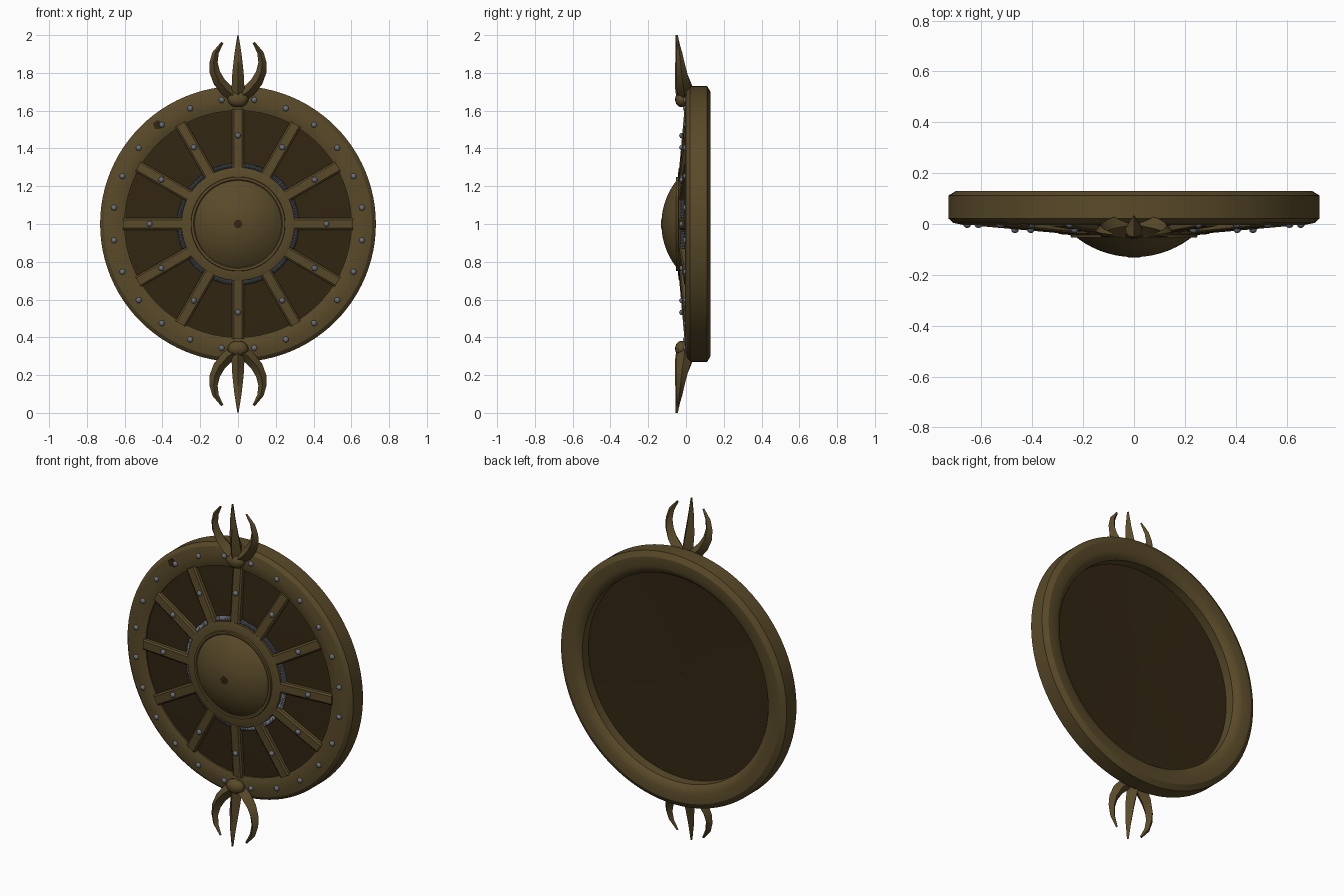
import bpy, bmesh, math
from mathutils import Matrix, Vector

if "Cube" in bpy.data.objects:
    bpy.data.objects.remove(bpy.data.objects["Cube"])

def mat(name, rgb):
    m = bpy.data.materials.new(name)
    m.diffuse_color = (*rgb, 1)
    m.use_nodes = True
    m.node_tree.nodes["Principled BSDF"].inputs["Base Color"].default_value = m.diffuse_color
    return m

BRONZE = mat("aged bronze", (0.100, 0.068, 0.022))
DARK = mat("dark wood", (0.032, 0.019, 0.006))
STEEL = mat("steel", (0.14, 0.155, 0.19))
C = Vector((0, 0, 1))  # shield centre

def finish(name, bm, material, angle=30):
    bmesh.ops.recalc_face_normals(bm, faces=bm.faces)
    me = bpy.data.meshes.new(name)
    bm.to_mesh(me)
    bm.free()
    ob = bpy.data.objects.new(name, me)
    bpy.context.collection.objects.link(ob)
    me.materials.append(material)
    bpy.context.view_layer.objects.active = ob
    ob.select_set(True)
    bpy.ops.object.shade_smooth_by_angle(angle=math.radians(angle))
    ob.select_set(False)
    return ob

def polar(r, deg, y):
    a = math.radians(deg)
    return Vector((r * math.cos(a), y, 1 + r * math.sin(a)))

def loft(bm, rings, closed=False):
    """Skin a list of equal point rings, capping the ends if open."""
    vs = [[bm.verts.new(p) for p in ring] for ring in rings]
    n = len(vs[0])
    for i in range(len(vs) if closed else len(vs) - 1):
        a, b = vs[i], vs[(i + 1) % len(vs)]
        for k in range(n):
            bm.faces.new((a[k], a[(k + 1) % n], b[(k + 1) % n], b[k]))
    if not closed:
        bm.faces.new(vs[0])
        bm.faces.new(vs[-1])

def lathe(name, profile, material, steps=96, angle=30):
    """Spin a closed (radius, y) profile round the shield axis."""
    bm = bmesh.new()
    loft(bm, [[polar(r, 360 * i / steps, y) for r, y in profile]
              for i in range(steps)], True)
    bmesh.ops.remove_doubles(bm, verts=bm.verts, dist=1e-5)
    return finish(name, bm, material, angle)

# Rim, panel, collar and domed boss
lathe("rim", [(0.60, 0.005), (0.63, -0.004), (0.67, -0.004), (0.71, 0.004), (0.73, 0.022),
              (0.73, 0.112), (0.70, 0.13), (0.645, 0.13), (0.615, 0.118), (0.60, 0.10),
              (0.60, 0.05)], BRONZE)
lathe("panel", [(0.002, -0.015), (0.30, -0.008), (0.61, 0.015), (0.61, 0.045),
                (0.30, 0.036), (0.002, 0.03)], DARK)
lathe("collar", [(0.22, 0.0), (0.30, 0.0), (0.30, -0.036), (0.29, -0.04),
                 (0.25, -0.043), (0.248, -0.053), (0.235, -0.053), (0.22, -0.04)], BRONZE)
R = (0.23 ** 2 + 0.08 ** 2) / (2 * 0.08)
A = math.asin(0.23 / R)
dome = [(max(0.001, R * math.sin(A * k / 10)), -0.13 + R * (1 - math.cos(A * k / 10)))
        for k in range(11)]
lathe("boss", dome + [(0.23, -0.03), (0.001, -0.03)], BRONZE, 64)
lathe("boss_pin", [(0.001, -0.1325), (0.024, -0.131), (0.024, -0.125), (0.001, -0.125)], DARK, 6)

# Twelve sloping spokes with chamfered edges
bm = bmesh.new()
for i in range(12):
    a = math.radians(30 * i)
    u, t = Vector((math.cos(a), 0, math.sin(a))), Vector((-math.sin(a), 0, math.cos(a)))
    rings = []
    for r, y in ((0.25, -0.040), (0.61, -0.008)):
        rings.append([C + u * r + t * w + Vector((0, y + d, 0))
                      for w, d in ((-0.031, 0.04), (-0.031, 0.007), (-0.022, 0),
                                   (0.022, 0), (0.031, 0.007), (0.031, 0.04))])
    loft(bm, rings)
finish("spokes", bm, BRONZE)

# Ribbed steel coil between the spokes
bm = bmesh.new()
for i in range(12):
    rings = []
    for k in range(25):
        deg = 30 * i + 15 - 9 + 18 * k / 24
        rad = 0.014 if k % 2 else 0.010
        rings.append([polar(0.311 + rad * math.cos(q * math.pi / 4), deg,
                            -0.016 + rad * math.sin(q * math.pi / 4)) for q in range(8)])
    loft(bm, rings)
finish("coil", bm, STEEL)

# Rivets on rim and spokes
def rivets(name, spots, r):
    bm = bmesh.new()
    for p in spots:
        bmesh.ops.create_uvsphere(bm, u_segments=12, v_segments=8, radius=r,
                                  matrix=Matrix.Translation(p))
    finish(name, bm, STEEL, 60)

rivets("rim_rivets", [polar(0.662, 7.5 + 15 * i, 0.0) for i in range(24)], 0.016)
rivets("spoke_rivets", [polar(0.468, 30 * i, -0.021) for i in range(12)], 0.015)

# Three-pronged finials, mirrored top and bottom
SPIKE = [(1.62, 0.022, -0.035, 0.0), (1.66, 0.030, -0.05, 0.02), (1.72, 0.034, -0.058, 0.038),
         (1.80, 0.030, -0.058, 0.005), (1.90, 0.019, -0.056, -0.022), (2.0, 0.003, -0.050, -0.043)]
# horn: outer x,z  inner x,z  front y, back y
HORN = [(0.03, 1.645, 0.0, 1.70, -0.045, 0.03), (0.085, 1.685, 0.03, 1.725, -0.05, 0.035),
        (0.128, 1.74, 0.07, 1.765, -0.052, 0.02), (0.150, 1.80, 0.097, 1.81, -0.052, 0.005),
        (0.151, 1.855, 0.108, 1.855, -0.051, -0.008), (0.135, 1.91, 0.102, 1.905, -0.05, -0.02),
        (0.088, 1.965, 0.078, 1.957, -0.047, -0.036)]
for label, s in (("top", 1), ("bottom", -1)):
    def P(x, y, z):
        return Vector((x, y, 1 + s * (z - 1)))
    bm = bmesh.new()
    loft(bm, [[P(-w, (f + b) / 2 - 0.008, z), P(0, f, z), P(w, (f + b) / 2 - 0.008, z), P(0, b, z)]
              for z, w, f, b in SPIKE])
    finish(label + "_spike", bm, BRONZE, 25)
    bm = bmesh.new()
    for m in (1, -1):
        loft(bm, [[P(m * ox, (f + b) / 2, oz), P(m * (ox + ix) / 2, f, (oz + iz) / 2),
                   P(m * ix, (f + b) / 2, iz), P(m * (ox + ix) / 2, b, (oz + iz) / 2)]
                  for ox, oz, ix, iz, f, b in HORN])
    finish(label + "_horns", bm, BRONZE, 35)
    bm = bmesh.new()
    bmesh.ops.create_uvsphere(bm, u_segments=16, v_segments=10, radius=1, matrix=
        Matrix.Translation(P(0, -0.022, 1.66)) @ Matrix.Diagonal((0.055, 0.036, 0.042, 1)))
    finish(label + "_knob", bm, BRONZE, 60)

# Small worn chip on the rim front
bm = bmesh.new()
bmesh.ops.create_cone(bm, cap_ends=True, segments=5, radius1=0.026, radius2=0.026, depth=0.006,
                      matrix=Matrix.Translation((-0.425, -0.003, 1.525)) @ Matrix.Rotation(math.pi / 2, 4, 'X'))
finish("rim_chip", bm, DARK)
